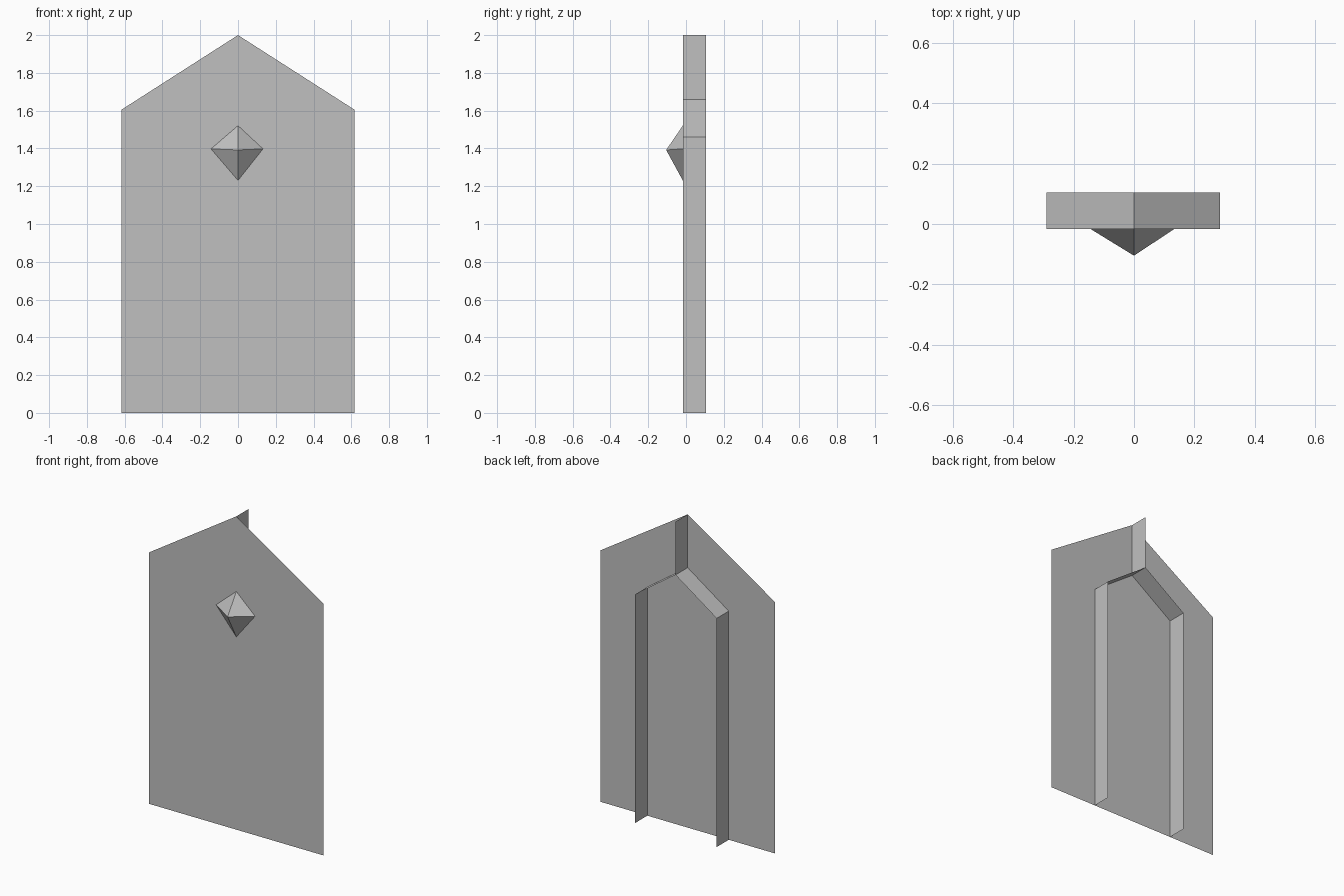
import bpy
import bmesh

cube = bpy.data.objects.get("Cube")
if cube:
    bpy.data.objects.remove(cube, do_unlink=True)

# One plain grey for the whole model
grey = bpy.data.materials.new("plain grey")
grey.use_nodes = True
colour = (0.53, 0.53, 0.53, 1.0)
grey.diffuse_color = colour
grey.node_tree.nodes["Principled BSDF"].inputs["Base Color"].default_value = colour

FRONT, BACK = -0.017, 0.105   # front sheet and rear edge of the ribs


def finish(name, bm):
    mesh = bpy.data.meshes.new(name)
    bm.to_mesh(mesh)
    bm.free()
    mesh.materials.append(grey)
    obj = bpy.data.objects.new(name, mesh)
    bpy.context.collection.objects.link(obj)
    return obj


def sheet(name, outline, y):
    """Flat face from an x, z outline."""
    bm = bmesh.new()
    bm.faces.new([bm.verts.new((x, y, z)) for x, z in outline])
    return finish(name, bm)


def ribbon(name, path):
    """Thin strip following an x, z path from the front sheet to the rear."""
    bm = bmesh.new()
    rows = [[bm.verts.new((x, y, z)) for y in (FRONT, BACK)] for x, z in path]
    for a, b in zip(rows, rows[1:]):
        bm.faces.new((a[0], b[0], b[1], a[1]))
    return finish(name, bm)


def pyramid(name, base, y, apex):
    """Closed pyramid on an x, z base outline."""
    bm = bmesh.new()
    ring = [bm.verts.new((x, y, z)) for x, z in base]
    tip = bm.verts.new(apex)
    bm.faces.new(ring)
    for i, v in enumerate(ring):
        bm.faces.new((v, ring[(i + 1) % len(ring)], tip))
    bmesh.ops.recalc_face_normals(bm, faces=bm.faces[:])
    return finish(name, bm)


# Gabled front sheet
sheet("front_panel",
      [(-0.617, 0), (0.617, 0), (0.617, 1.605), (0, 2), (-0.617, 1.605)], FRONT)

# Gabled arch on the back, and the upright fin above its peak
ribbon("rear_arch",
       [(0.285, 0), (0.285, 1.46), (0, 1.66), (-0.29, 1.46), (-0.29, 0)])
ribbon("rear_fin", [(0, 1.66), (0, 2)])

# Faceted stud on the front, its base just showing through the back
pyramid("front_stud",
        [(-0.148, 1.398), (0, 1.225), (0.137, 1.398), (0, 1.525)],
        FRONT + 0.003, (0, -0.105, 1.392))
